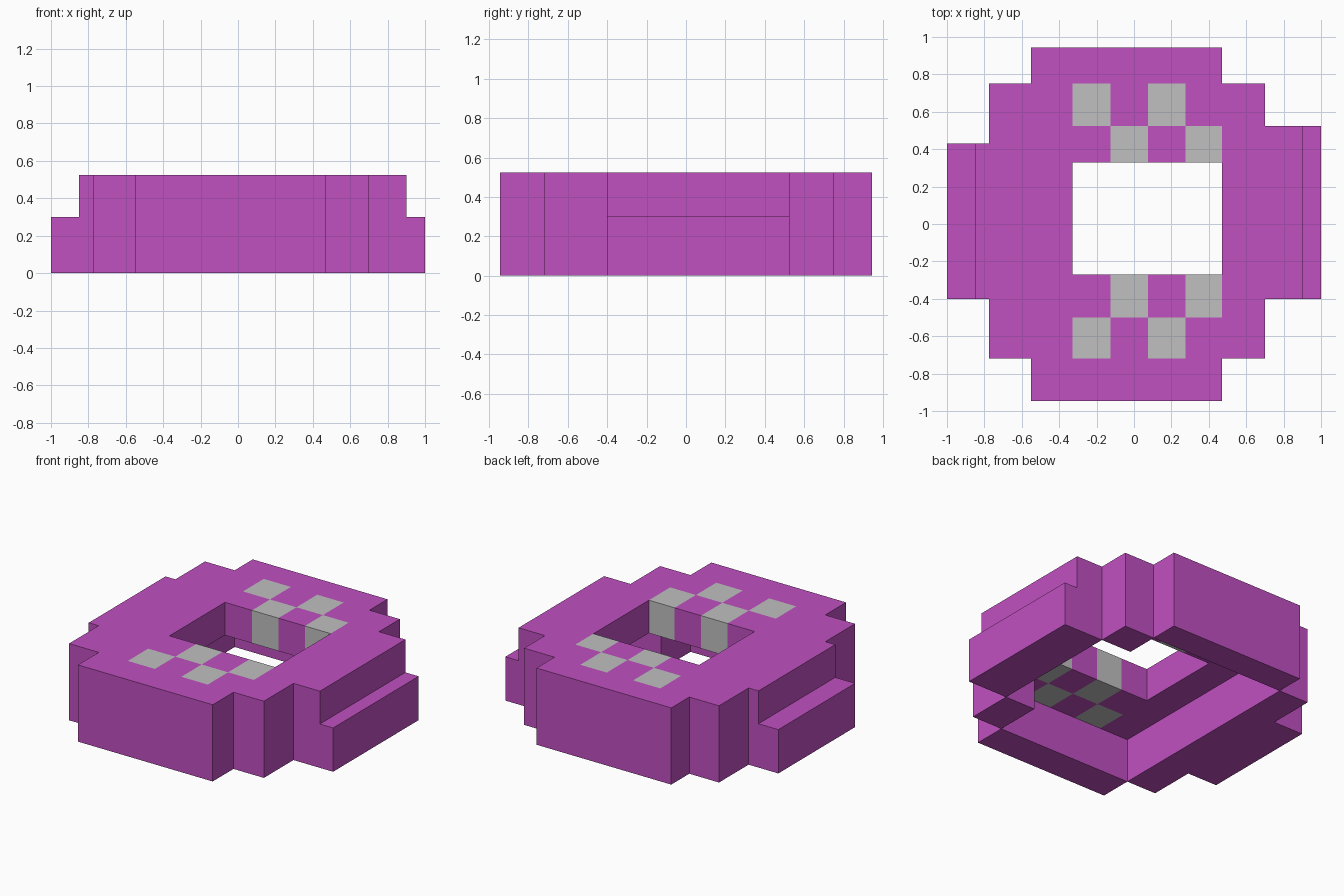
import bpy
import bmesh
from mathutils import Vector

cube = bpy.data.objects.get("Cube")
if cube:
    bpy.data.objects.remove(cube)


def make_material(name, color):
    mat = bpy.data.materials.new(name)
    mat.use_nodes = True
    mat.diffuse_color = color
    mat.node_tree.nodes["Principled BSDF"].inputs["Base Color"].default_value = color
    return mat


purple = make_material("purple", (0.53, 0.08, 0.53, 1))
pale_grey = make_material("pale grey", (0.53, 0.53, 0.53, 1))

# Shared block edges
FLOOR, LEDGE, TOP = 0, 0.3, 0.525
X_END, X_SHOULDER = (-0.55, 0.47), (-0.775, 0.7)
Y_END, Y_SHOULDER = (-0.945, 0.945), (-0.72, 0.75)
Y_RIGHT, Y_LEFT = (-0.4, 0.43), (-0.4, 0.525)
HOLE_X, HOLE_Y = (-0.33, 0.47), (-0.27, 0.33)
TILE_X = (-0.33, -0.125, 0.075, 0.275, 0.47)
TILE_ROWS = ((-0.72, -0.5, 0), (-0.5, -0.27, 1), (0.33, 0.525, 1), (0.525, 0.75, 0))

# Hollow lower rim: wall segments that meet corner to corner
lower_rim = [(x, y, (FLOOR, LEDGE)) for x, y in (
    (X_END, (Y_END[0], Y_SHOULDER[0])),
    (X_END, (Y_SHOULDER[1], Y_END[1])),
    ((X_SHOULDER[0], X_END[0]), Y_SHOULDER),
    ((-1, X_SHOULDER[0]), Y_RIGHT),
    ((X_END[1], X_SHOULDER[1]), (Y_SHOULDER[0], Y_LEFT[0])),
    ((X_END[1], X_SHOULDER[1]), (Y_LEFT[1], Y_SHOULDER[1])),
    ((X_SHOULDER[1], 1), Y_LEFT),
)]

# Upper slab: stepped plan with a rectangular hole
upper_slab = [(x, y, (LEDGE, TOP)) for x, y in (
    (X_END, Y_END),
    (X_SHOULDER, Y_SHOULDER),
    ((-0.85, 0), Y_RIGHT),
    ((0, 0.9), Y_LEFT),
)]
hole = [(HOLE_X, HOLE_Y, (LEDGE, TOP))]

# Chequered blocks set right through the slab
chequers = [((TILE_X[i], TILE_X[i + 1]), (y0, y1), (LEDGE, TOP))
            for y0, y1, start in TILE_ROWS for i in range(start, 4, 2)]

all_boxes = lower_rim + upper_slab + hole + chequers
grid = [sorted({edge for box in all_boxes for edge in box[axis]}) for axis in range(3)]


def inside(p, boxes):
    return any(all(lo < c < hi for c, (lo, hi) in zip(p, box)) for box in boxes)


def part_at(index):
    """Name of the part filling a grid cell, or None when it is empty."""
    if any(i < 0 or i >= len(g) - 1 for i, g in zip(index, grid)):
        return None
    p = [(g[i] + g[i + 1]) / 2 for i, g in zip(index, grid)]
    if inside(p, hole):
        return None
    if inside(p, chequers):
        return "chequer_blocks"
    if inside(p, upper_slab):
        return "upper_slab"
    return "lower_rim" if inside(p, lower_rim) else None


def build_part(name, mat):
    """Skin the exposed sides of every grid cell that belongs to a part."""
    bm = bmesh.new()
    for i in range(len(grid[0]) - 1):
        for j in range(len(grid[1]) - 1):
            for k in range(len(grid[2]) - 1):
                cell = (i, j, k)
                if part_at(cell) != name:
                    continue
                for axis in range(3):
                    for side in (0, 1):
                        near = list(cell)
                        near[axis] += 2 * side - 1
                        if part_at(near):
                            continue
                        add_side(bm, cell, axis, side)
    bmesh.ops.remove_doubles(bm, verts=bm.verts, dist=0.0001)
    mesh = bpy.data.meshes.new(name)
    bm.to_mesh(mesh)
    bm.free()
    mesh.materials.append(mat)
    obj = bpy.data.objects.new(name, mesh)
    bpy.context.collection.objects.link(obj)


def add_side(bm, cell, axis, side):
    u, v = (axis + 1) % 3, (axis + 2) % 3
    verts = []
    for du, dv in ((0, 0), (1, 0), (1, 1), (0, 1)):
        p = Vector()
        p[axis] = grid[axis][cell[axis] + side]
        p[u] = grid[u][cell[u] + du]
        p[v] = grid[v][cell[v] + dv]
        verts.append(bm.verts.new(p))
    bm.faces.new(verts if side else verts[::-1])


build_part("lower_rim", purple)
build_part("upper_slab", purple)
build_part("chequer_blocks", pale_grey)
